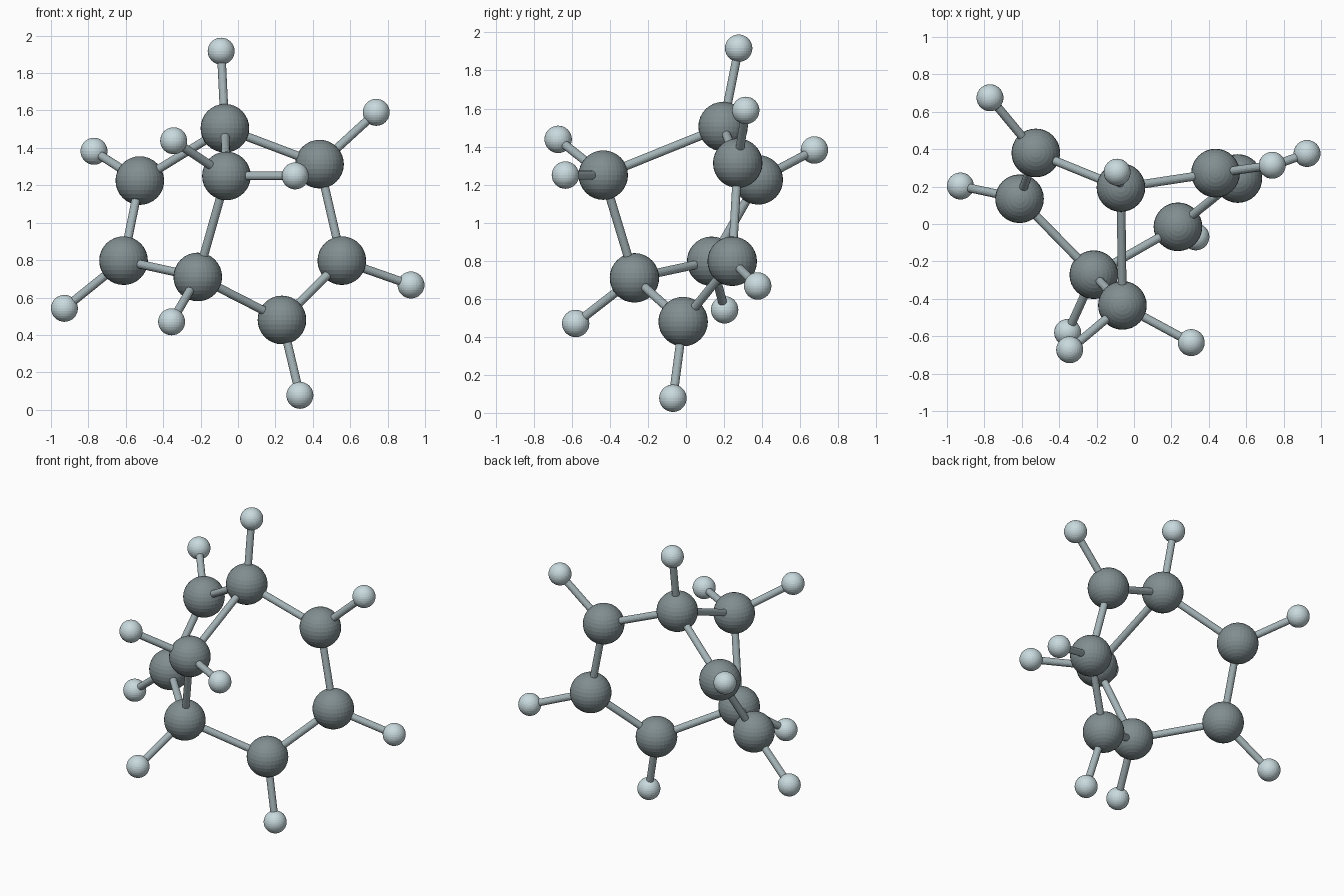
import bpy
from mathutils import Vector

if "Cube" in bpy.data.objects:
    bpy.data.objects.remove(bpy.data.objects["Cube"])


def material(name, rgb):
    m = bpy.data.materials.new(name)
    m.diffuse_color = (*rgb, 1)
    m.use_nodes = True
    m.node_tree.nodes["Principled BSDF"].inputs["Base Color"].default_value = m.diffuse_color
    return m


DARK = material("dark_grey", (0.22, 0.27, 0.28))
PALE = material("pale_blue_grey", (0.58, 0.70, 0.73))
MID = material("mid_grey", (0.38, 0.46, 0.48))

CARBON_R, HYDROGEN_R, BOND_R = 0.13, 0.072, 0.023


def ball(name, pos, radius, mat):
    bpy.ops.mesh.primitive_uv_sphere_add(segments=32, ring_count=16,
                                         radius=radius, location=pos)
    ob = bpy.context.object
    ob.name = name
    ob.data.materials.append(mat)


def bond(name, a, b):
    a, b = Vector(a), Vector(b)
    bpy.ops.mesh.primitive_cylinder_add(vertices=16, radius=BOND_R,
                                        depth=(b - a).length, location=(a + b) / 2)
    ob = bpy.context.object
    ob.name = name
    ob.rotation_euler = (b - a).to_track_quat('Z', 'Y').to_euler()
    ob.data.materials.append(MID)


# Carbon ring of seven atoms, then the bridge atom
carbons = [
    (-0.07, 0.195, 1.505),
    (-0.525, 0.38, 1.225),
    (-0.612, 0.135, 0.797),
    (-0.215, -0.271, 0.71),
    (0.235, -0.015, 0.48),
    (0.555, 0.243, 0.797),
    (0.436, 0.272, 1.313),
    (-0.062, -0.435, 1.25),
]

# Hydrogens: carbon they hang on, position
hydrogens = [
    (0, (-0.09, 0.277, 1.917)),
    (1, (-0.77, 0.675, 1.382)),
    (2, (-0.928, 0.203, 0.542)),
    (3, (-0.355, -0.58, 0.47)),
    (4, (0.331, -0.069, 0.077)),
    (5, (0.925, 0.377, 0.667)),
    (6, (0.739, 0.314, 1.59)),
    (7, (-0.344, -0.672, 1.438)),
    (7, (0.306, -0.634, 1.25)),
]

# Atoms
for i, p in enumerate(carbons):
    ball(f"carbon_{i + 1}", p, CARBON_R, DARK)
for i, (c, p) in enumerate(hydrogens):
    ball(f"hydrogen_{i + 1}", p, HYDROGEN_R, PALE)
    bond(f"hydrogen_bond_{i + 1}", carbons[c], p)

# Ring bonds and the one-atom bridge
links = [(i, (i + 1) % 7) for i in range(7)] + [(0, 7), (7, 3)]
for i, (a, b) in enumerate(links):
    bond(f"carbon_bond_{i + 1}", carbons[a], carbons[b])
